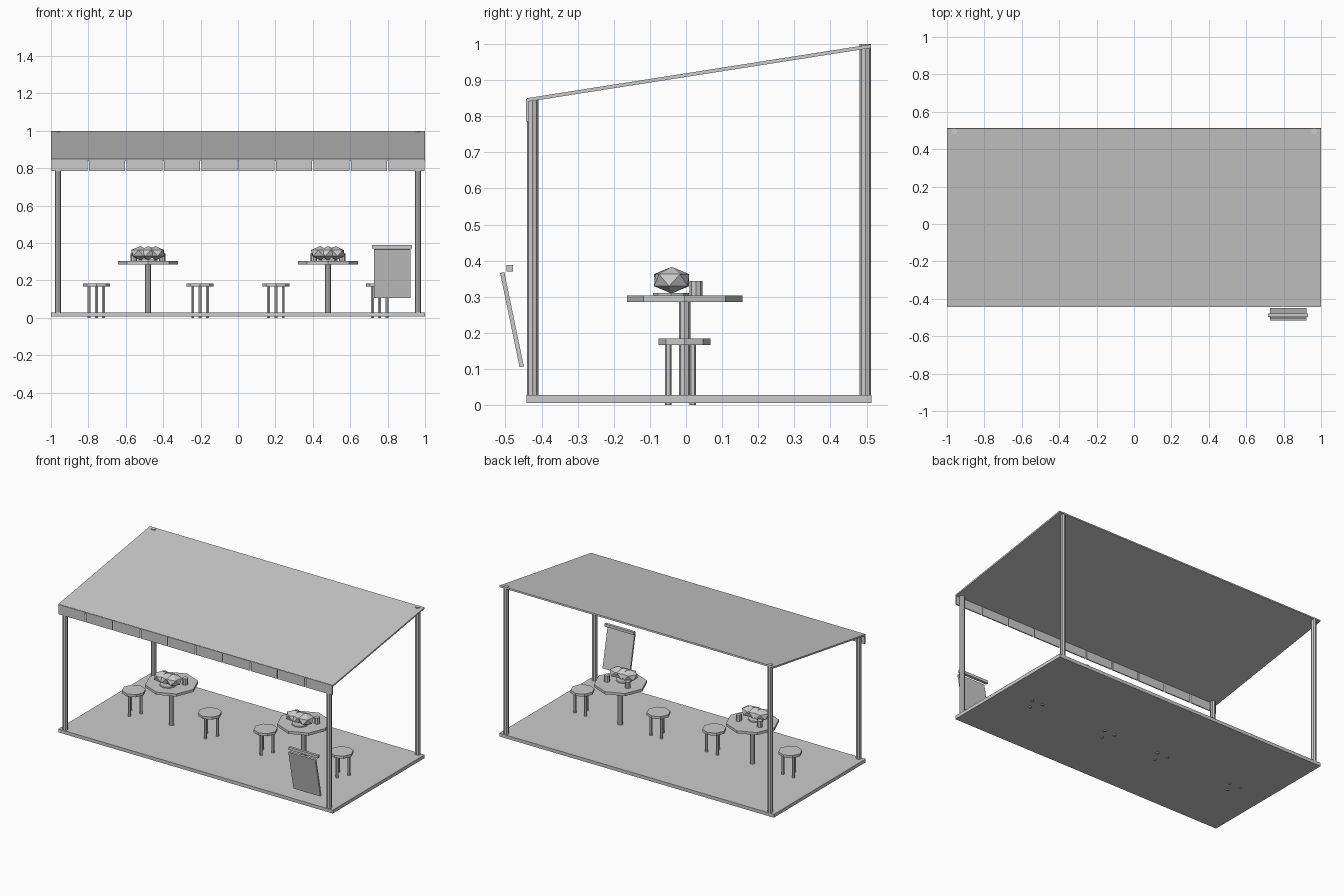
import bpy, math
from mathutils import Vector

if "Cube" in bpy.data.objects:
    bpy.data.objects.remove(bpy.data.objects["Cube"])


def box(name, lo, hi, rot_x=0.0):
    lo, hi = Vector(lo), Vector(hi)
    bpy.ops.mesh.primitive_cube_add(size=1, location=(lo + hi) / 2, rotation=(rot_x, 0, 0))
    o = bpy.context.object
    o.name, o.scale = name, hi - lo
    return o


def cyl(name, x, y, z0, z1, r, sides=8, turn=0.0):
    bpy.ops.mesh.primitive_cylinder_add(vertices=sides, radius=r, depth=z1 - z0,
                                        location=(x, y, (z0 + z1) / 2), rotation=(0, 0, turn))
    bpy.context.object.name = name


def slab(name, x0, x1, a, b, thick):
    """Flat board running from (y, z) point a to b."""
    length = math.dist(a, b)
    cy, cz = (a[0] + b[0]) / 2, (a[1] + b[1]) / 2
    return box(name, (x0, cy - length / 2, cz - thick / 2), (x1, cy + length / 2, cz + thick / 2),
               math.atan2(b[1] - a[1], b[0] - a[0]))


MID = -0.004

# deck, sloping roof and four posts
box("deck", (-1, -0.442, 0.006), (1, 0.514, 0.028))
slab("roof", -1, 1, (-0.44, 0.845), (0.512, 0.994), 0.010)
for s in (-1, 1):
    cyl("front_post", s * 0.962, -0.425, 0.02, 0.845, 0.016)
    cyl("back_post", s * 0.962, 0.497, 0.02, 1.0, 0.016)

# row of hanging valance flaps
for i in range(10):
    x = -0.9 + 0.2 * i
    box("valance_flap", (x - 0.096, -0.443, 0.785), (x + 0.096, -0.436, 0.848))

# tables with a platter of food and two cups
for x in (-0.481, 0.481):
    cyl("table_top", x, MID, 0.286, 0.303, 0.16)
    cyl("table_leg", x, MID, 0.02, 0.29, 0.016)
    cyl("plate", x, -0.042, 0.303, 0.311, 0.05)
    for dx in (-0.042, 0, 0.042):
        bpy.ops.mesh.primitive_ico_sphere_add(subdivisions=1, radius=1,
                                              location=(x + dx, -0.04, 0.346), rotation=(0, 0, dx * 12))
        bpy.context.object.name = "food_lump"
        bpy.context.object.scale = (0.054, 0.056, 0.037)
    for dx in (-0.076, 0.076):
        cyl("cup", x + dx, 0.028, 0.303, 0.344, 0.018)

# three-legged stools
for x in (-0.757, -0.203, 0.203, 0.757):
    cyl("stool_seat", x, MID, 0.167, 0.184, 0.072)
    for deg in (-90, 30, 150):
        a = math.radians(deg)
        cyl("stool_leg", x + 0.045 * math.cos(a), MID + 0.045 * math.sin(a), 0, 0.17, 0.009, 6)

# leaning menu board and the bar above it
slab("menu_board", 0.727, 0.923, (-0.455, 0.106), (-0.509, 0.367), 0.012)
box("menu_board_bar", (0.717, -0.497, 0.370), (0.930, -0.479, 0.388))
